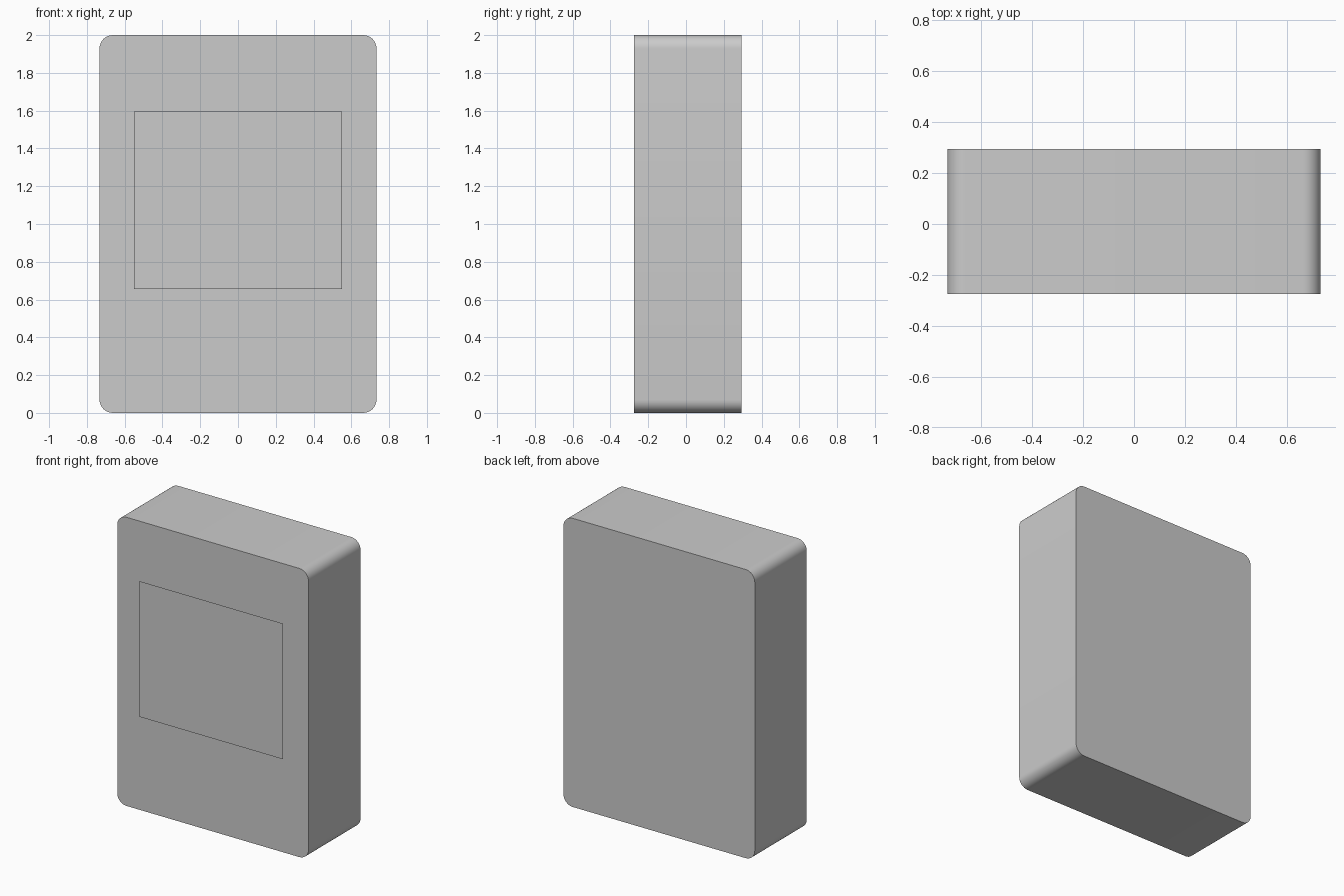
import bpy, bmesh, math

if "Cube" in bpy.data.objects:
    bpy.data.objects.remove(bpy.data.objects["Cube"])

W, H, R = 0.733, 2.0, 0.07          # half width, height, corner radius
FRONT, BACK = -0.275, 0.294
SEGMENTS = 8                        # steps per rounded corner


def make_object(name, bm):
    mesh = bpy.data.meshes.new(name)
    bm.to_mesh(mesh)
    bm.free()
    obj = bpy.data.objects.new(name, mesh)
    bpy.context.collection.objects.link(obj)
    return obj


# Body: rounded rectangle profile extruded from front to back
corners = [(W - R, R, -90), (W - R, H - R, 0), (R - W, H - R, 90), (R - W, R, 180)]
bm = bmesh.new()
profile = []
for cx, cz, start in corners:
    for i in range(SEGMENTS + 1):
        a = math.radians(start + 90 * i / SEGMENTS)
        profile.append(bm.verts.new((cx + R * math.cos(a), FRONT, cz + R * math.sin(a))))
face = bm.faces.new(profile)
extruded = bmesh.ops.extrude_face_region(bm, geom=[face], use_keep_orig=True)
moved = [g for g in extruded["geom"] if isinstance(g, bmesh.types.BMVert)]
bmesh.ops.translate(bm, verts=moved, vec=(0, BACK - FRONT, 0))
bmesh.ops.recalc_face_normals(bm, faces=bm.faces)
body = make_object("body", bm)
bpy.context.view_layer.objects.active = body
body.select_set(True)
bpy.ops.object.shade_smooth_by_angle(angle=math.radians(30))

# Screen: thin sheet floating just ahead of the front face
bm = bmesh.new()
bm.faces.new([bm.verts.new((x, -BACK, z)) for x, z in
              [(-0.55, 0.655), (0.55, 0.655), (0.55, 1.595), (-0.55, 1.595)]])
make_object("screen", bm)
